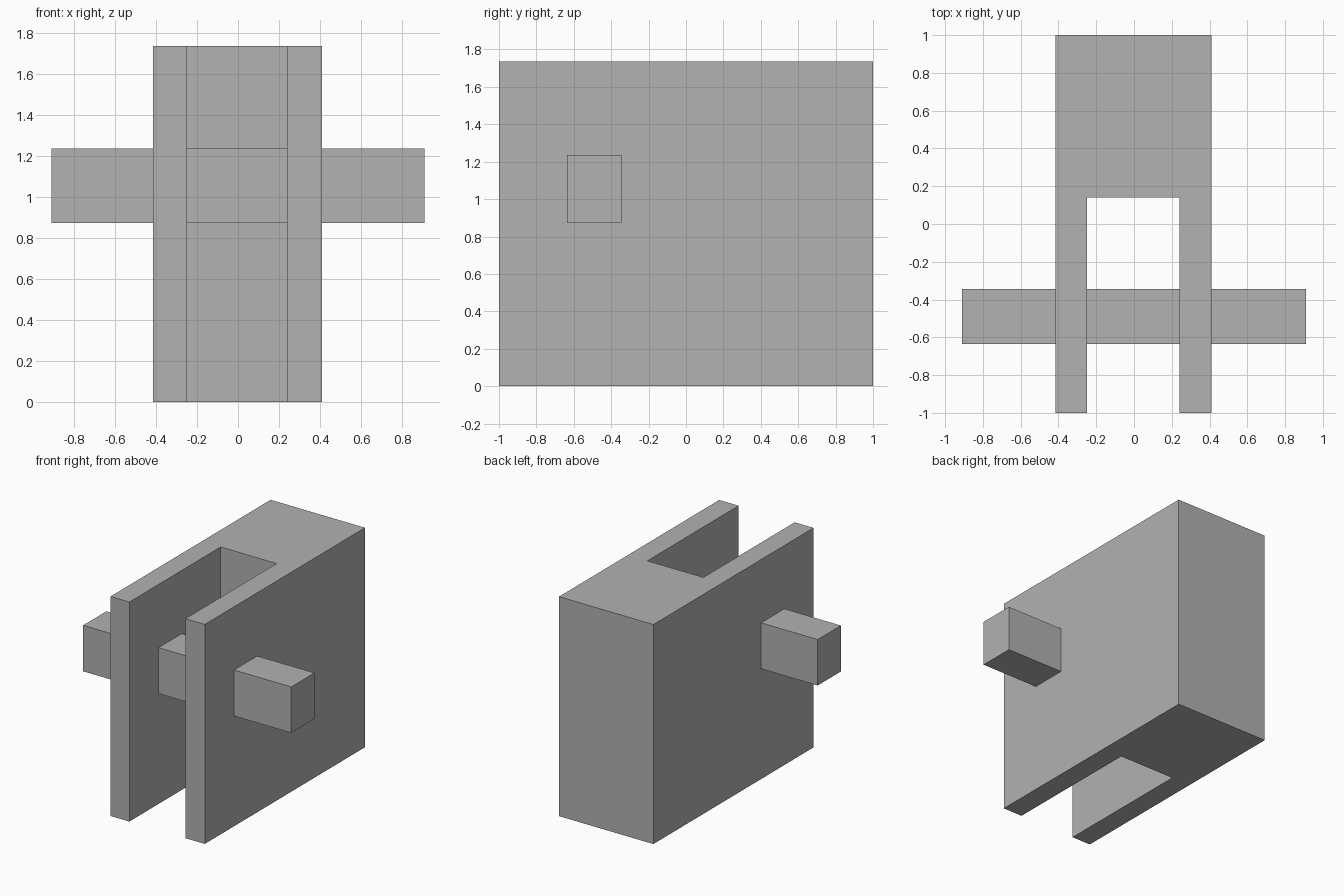
import bpy
import bmesh

if "Cube" in bpy.data.objects:
    bpy.data.objects.remove(bpy.data.objects["Cube"], do_unlink=True)

grey = bpy.data.materials.new("plain grey")
grey.use_nodes = True
colour = (0.445, 0.445, 0.445, 1)
grey.diffuse_color = colour
grey.node_tree.nodes["Principled BSDF"].inputs["Base Color"].default_value = colour


def extrude_profile(name, outline, bottom, top):
    """Raise a flat outline in x and y from bottom to top."""
    bm = bmesh.new()
    base = bm.faces.new([bm.verts.new((x, y, bottom)) for x, y in outline])
    raised = bmesh.ops.extrude_face_region(bm, geom=[base], use_keep_orig=True)
    verts = [v for v in raised["geom"] if isinstance(v, bmesh.types.BMVert)]
    bmesh.ops.translate(bm, vec=(0, 0, top - bottom), verts=verts)
    bmesh.ops.recalc_face_normals(bm, faces=bm.faces)
    mesh = bpy.data.meshes.new(name)
    bm.to_mesh(mesh)
    bm.free()
    mesh.materials.append(grey)
    obj = bpy.data.objects.new(name, mesh)
    bpy.context.collection.objects.link(obj)
    return obj


# Forked block: solid at the back, open slot at the front
left, right, slot_left, slot_right, slot_back = -0.415, 0.41, -0.25, 0.24, 0.14
extrude_profile("forked_block", [
    (left, -1), (slot_left, -1), (slot_left, slot_back), (slot_right, slot_back),
    (slot_right, -1), (right, -1), (right, 1), (left, 1)], 0, 1.735)

# Square cross bar passing through both prongs
extrude_profile("cross_bar", [
    (-0.91, -0.635), (0.91, -0.635), (0.91, -0.345), (-0.91, -0.345)], 0.872, 1.235)
